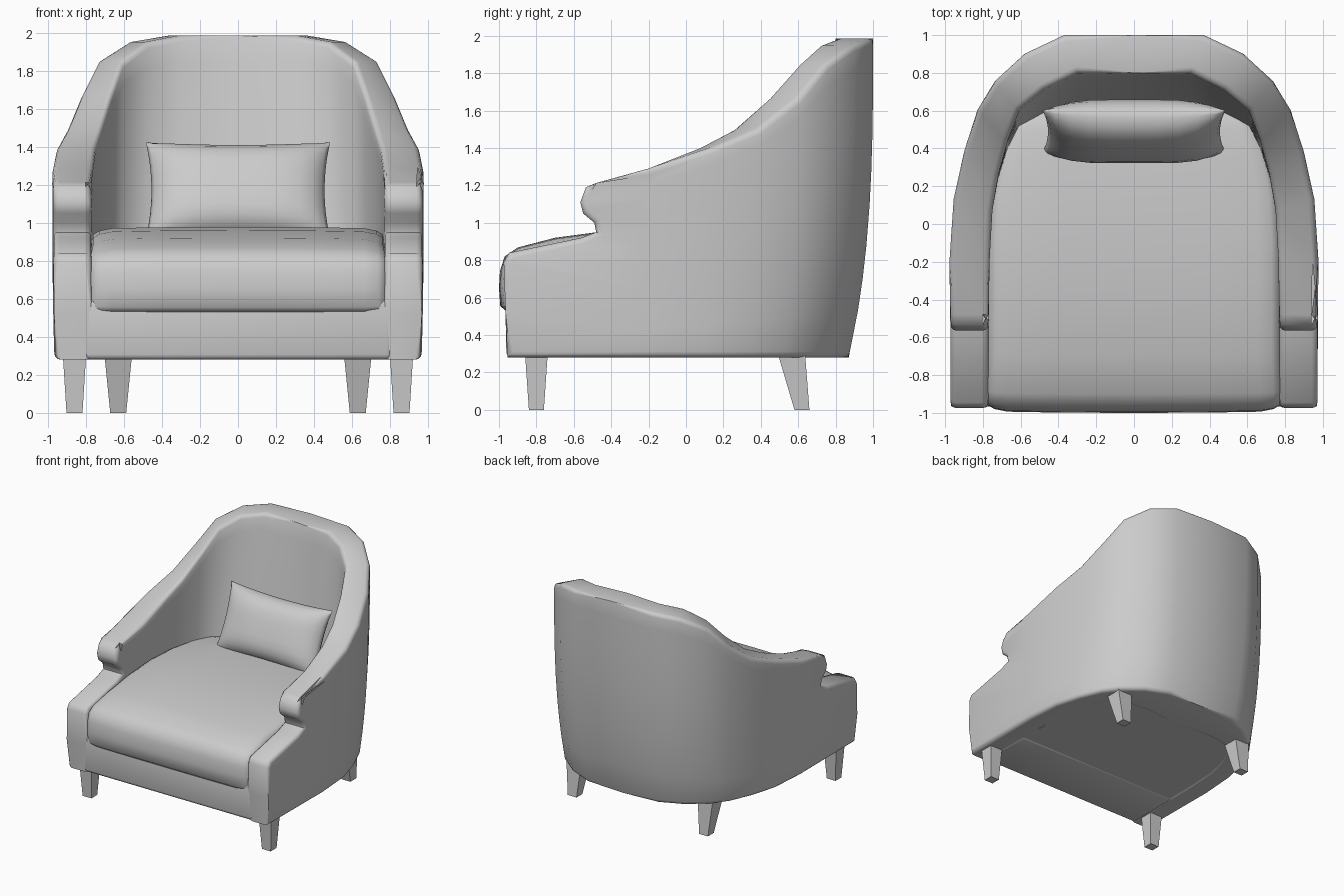
import bpy, bmesh, math
from mathutils import Vector

if "Cube" in bpy.data.objects:
    bpy.data.objects.remove(bpy.data.objects["Cube"])

grey = bpy.data.materials.new("warm_grey")
grey.use_nodes = True
COLOUR = (0.6, 0.6, 0.6, 1)
grey.diffuse_color = COLOUR
grey.node_tree.nodes["Principled BSDF"].inputs["Base Color"].default_value = COLOUR


def finish(name, bm, smooth=50):
    bmesh.ops.recalc_face_normals(bm, faces=bm.faces)
    me = bpy.data.meshes.new(name)
    bm.to_mesh(me)
    bm.free()
    me.materials.append(grey)
    ob = bpy.data.objects.new(name, me)
    bpy.context.collection.objects.link(ob)
    bpy.ops.object.select_all(action='DESELECT')
    ob.select_set(True)
    bpy.context.view_layer.objects.active = ob
    if smooth:
        bpy.ops.object.shade_smooth_by_angle(angle=math.radians(smooth))
    return ob


def grid_faces(bm, grid):
    for a, b in zip(grid, grid[1:]):
        for j in range(len(a) - 1):
            bm.faces.new((a[j], b[j], b[j + 1], a[j + 1]))


def prism(name, bottom, top, bevel=0.0, smooth=50):
    """Solid between two matching rings of points."""
    bm = bmesh.new()
    lo, hi = [[bm.verts.new(p) for p in ring] for ring in (bottom, top)]
    bm.faces.new(lo)
    bm.faces.new(hi)
    for k in range(len(lo)):
        m = (k + 1) % len(lo)
        bm.faces.new((lo[k], lo[m], hi[m], hi[k]))
    if bevel:
        bmesh.ops.bevel(bm, geom=bm.edges[:], offset=bevel, segments=3,
                        profile=0.5, affect='EDGES')
    return finish(name, bm, smooth)


def rect(x, y, hx, hy, z):
    return [(x + sx * hx, y + sy * hy, z)
            for sx, sy in ((-1, -1), (1, -1), (1, 1), (-1, 1))]


# Wraparound shell: front edge of the arm as (y, z, height fraction further back)
FRONT = [(-.955, .28, 0), (-.965, .52, .15), (-.975, .79, .25), (-.945, .84, .35),
         (-.56, .92, .48), (-.48, .95, .58), (-.49, 1.0, .68), (-.55, 1.05, .76),
         (-.565, 1.11, .84), (-.535, 1.19, .92), (-.48, 1.213, 1)]
# Stations: outer x, outer y, inner x, inner y, top z, inward lean of the lower wall
STATIONS = [(.972, 0, .77, 0, 1.21, 0), (.977, -.2, .765, -.2, 1.29, 0),
            (.955, .13, .75, .07, 1.4, 0), (.9, .38, .72, .25, 1.5, .03),
            (.83, .6, .67, .44, 1.67, .08), (.74, .75, .61, .6, 1.85, .14),
            (.58, .9, .48, .71, 1.95, .2), (.37, 1, .3, .8, 1.985, .28),
            (0, 1, 0, .8, 1.985, .28)]
BASE_Z = FRONT[0][1]


def shell_column(i, side):
    ox, oy, ix, iy, top, lean = STATIONS[i]
    outer, inner = [], []
    for fy, fz, f in FRONT:
        if i == 0:
            z, yo, yi = fz, fy, fy
            f = (fz - BASE_Z) / (top - BASE_Z)
        else:
            z, yo, yi = BASE_Z + (top - BASE_Z) * f, oy, iy - lean * (1 - f)
        taper = (1 - f) ** 3
        if yo > 0:
            yo *= 1 - .13 * taper
        shrink = 1 - (.012 + .1 * max(0, yo) ** 2) * taper
        outer.append((side * ox * shrink, yo, z))
        inner.append((side * ix, yi, z))
    return outer, inner


order = [(i, 1) for i in range(9)] + [(i, -1) for i in range(7, -1, -1)]
columns = [shell_column(i, s) for i, s in order]
bm = bmesh.new()
outer = [[bm.verts.new(p) for p in c[0]] for c in columns]
inner = [[bm.verts.new(p) for p in c[1]] for c in columns]
grid_faces(bm, outer)
grid_faces(bm, inner)
rims = []
for row in (0, -1):
    rims.append(([c[row] for c in outer], [c[row] for c in inner]))
for end in (0, -1):
    rims.append((outer[end], inner[end]))
for a, b in rims:
    grid_faces(bm, [a, b])
edges = {bm.edges.get(pair) for a, b in rims for line in (a, b)
         for pair in zip(line, line[1:])}
bmesh.ops.bevel(bm, geom=list(edges), offset=.032, segments=3, profile=0.5,
                affect='EDGES', clamp_overlap=False)
finish("back_and_arms", bm)

# Underside and front rail
plan = [c[0][0] for c in columns]
prism("underside", [(x * .96, y * .96, .285) for x, y, z in plan],
      [(x * .94, y * .94, .5) for x, y, z in plan])
prism("front_rail", rect(0, -.71, .81, .25, .28), rect(0, -.71, .81, .257, .6), .028)

# Seat cushion: side profile swept across the width, falling away at the sides
PROFILE = [(-.85, .53), (-.965, .53), (-.993, .555), (-1, .65), (-.995, .74),
           (-.97, .82), (-.9, .868), (-.7, .92), (-.4, .96), (-.1, .978),
           (.15, .975), (.35, .97), (.5, .96), (.62, .94), (.68, .85)]
ACROSS = [(0, 0), (.5, .002), (.85, .008), (.94, .025), (.985, .05), (1, .1)]


def half_width(y):
    return .785 if y < -.8 else .775 - .36 * max(0, y + .1) ** 2.4


bm = bmesh.new()
cushion = []
for k, (y, z) in enumerate(PROFILE):
    a = Vector(PROFILE[max(k - 1, 0)])
    b = Vector(PROFILE[min(k + 1, len(PROFILE) - 1)])
    t = (b - a).normalized()
    inward = Vector((t.y, -t.x)) if k > 1 else Vector((.5, 0))
    line = []
    for u, d in [(-u, d) for u, d in ACROSS[:0:-1]] + ACROSS:
        p = Vector((y, z)) + inward * d * .8
        line.append(bm.verts.new((u * half_width(y), p.x, p.y)))
    cushion.append(line)
grid_faces(bm, cushion)
finish("seat_cushion", bm, 60)

# Leaning pillow with pinched corners
bm = bmesh.new()
N = 12
lean = math.radians(24)
for side in (-1, 1):
    sheet = []
    for a in range(N + 1):
        line = []
        for b in range(N + 1):
            u, v = [math.sin(math.pi / 2 * (2 * q / N - 1)) for q in (a, b)]
            x = u * (.455 + .03 * v * v)
            h = v * (.255 + .022 * u * u)
            d = side * .125 * ((1 - u ** 4) * (1 - v ** 4)) ** .65
            line.append(bm.verts.new((x, .49 + h * math.sin(lean) + d * math.cos(lean),
                                      1.17 + h * math.cos(lean) - d * math.sin(lean))))
        sheet.append(line)
    grid_faces(bm, sheet)
bmesh.ops.remove_doubles(bm, verts=bm.verts, dist=.0005)
finish("pillow", bm, 80)

# Tapered legs, the rear pair raked backwards
for name, s in (("left", 1), ("right", -1)):
    prism(name + "_front_leg", rect(s * .86, -.8, .042, .04, 0),
          rect(s * .86, -.8, .062, .062, .32), smooth=0)
    prism(name + "_rear_leg", rect(s * .63, .62, .042, .04, 0),
          rect(s * .63, .56, .074, .075, .32), smooth=0)
